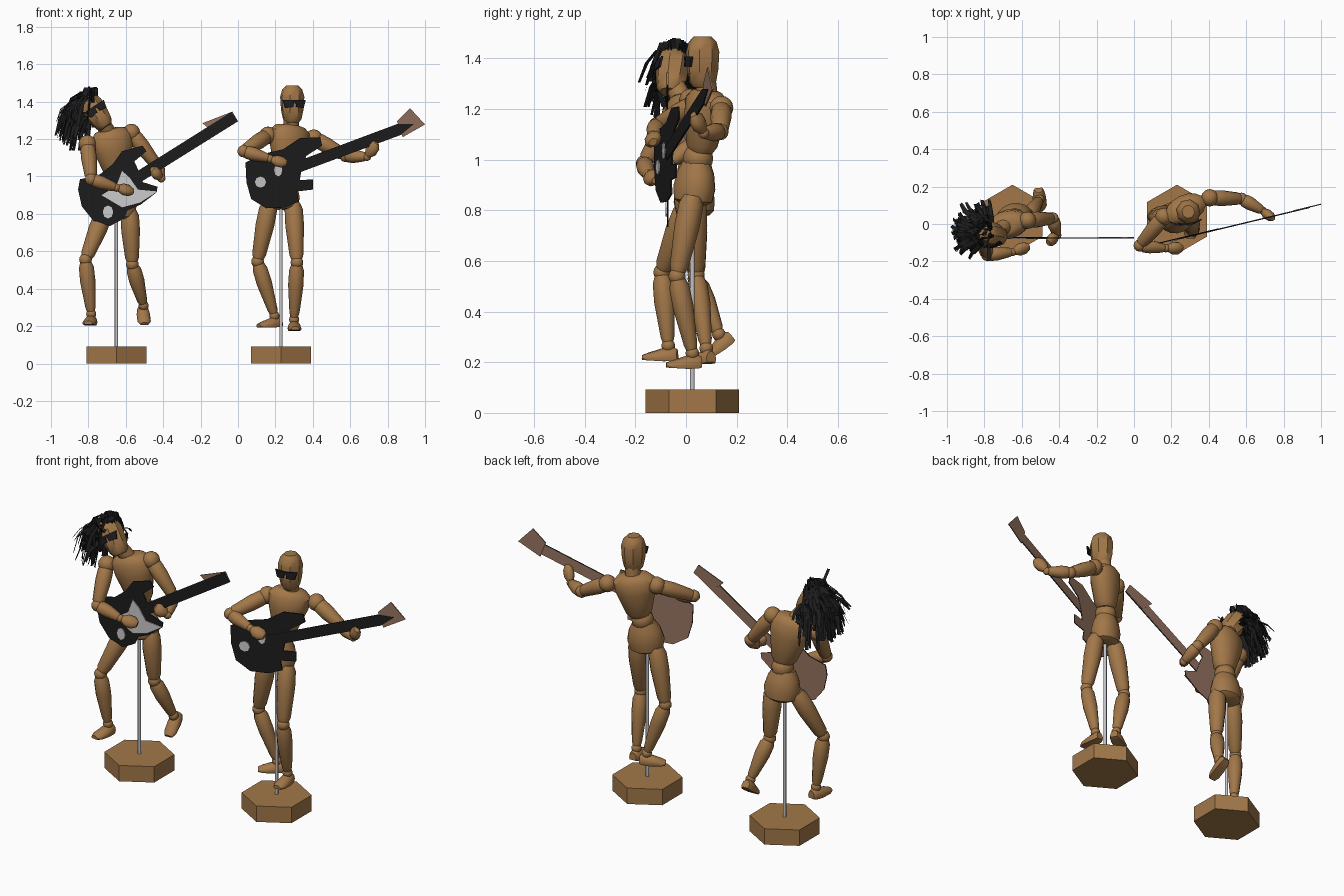
import bpy, bmesh, math, random
from mathutils import Vector, Matrix

if "Cube" in bpy.data.objects:
    bpy.data.objects.remove(bpy.data.objects["Cube"])
random.seed(4)

def mat(name, c):
    m = bpy.data.materials.new(name)
    m.diffuse_color = (*c, 1)
    m.use_nodes = True
    m.node_tree.nodes["Principled BSDF"].inputs["Base Color"].default_value = m.diffuse_color
    return m

WOOD = mat("wood", (0.36, 0.185, 0.066))
BLACK = mat("black", (0.012, 0.012, 0.012))
BROWN = mat("guitar_brown", (0.30, 0.17, 0.115))
WHITE = mat("pale_grey", (0.6, 0.6, 0.6))
STEEL = mat("steel", (0.55, 0.55, 0.58))

def finish(name, bm, *mats, smooth=True):
    bmesh.ops.recalc_face_normals(bm, faces=bm.faces)
    me = bpy.data.meshes.new(name)
    bm.to_mesh(me)
    bm.free()
    ob = bpy.data.objects.new(name, me)
    bpy.context.collection.objects.link(ob)
    for m in mats:
        me.materials.append(m)
    if smooth:
        bpy.context.view_layer.objects.active = ob
        ob.select_set(True)
        bpy.ops.object.shade_smooth_by_angle(angle=math.radians(40))
        ob.select_set(False)
    return ob

def frame(origin, up, front=(0, -1, 0)):
    """Local z follows up, local -y faces front."""
    z = Vector(up).normalized()
    y = -Vector(front)
    y = (y - z * y.dot(z)).normalized()
    x = y.cross(z)
    m = Matrix((x, y, z)).transposed().to_4x4()
    m.translation = Vector(origin)
    return m

def loft(name, M, rings, sides=12, m=WOOD, floor=-1.0, turn=0.0):
    """Rings of (height, x radius, y radius); floor flattens the -y side."""
    bm = bmesh.new()
    loops = []
    for h, rx, ry in rings:
        ring = []
        for i in range(sides):
            a = math.tau * i / sides + turn
            ring.append(bm.verts.new(M @ Vector((rx * math.cos(a), ry * max(math.sin(a), floor), h))))
        loops.append(ring)
    for a, b in zip(loops, loops[1:]):
        for i in range(sides):
            j = (i + 1) % sides
            bm.faces.new((a[i], a[j], b[j], b[i]))
    bm.faces.new(loops[0])
    bm.faces.new(loops[-1])
    return finish(name, bm, m)

def ball(name, p, r):
    bm = bmesh.new()
    bmesh.ops.create_uvsphere(bm, u_segments=12, v_segments=8, radius=r, matrix=Matrix.Translation(p))
    finish(name, bm, WOOD)

def limb(name, a, b, r0, r1):
    a, b = Vector(a), Vector(b)
    d = b - a
    L = d.length
    hint = (0, -1, 0) if abs(d.y) < 0.8 * L else (0, 0, 1)
    loft(name, frame(a, d, hint), [(L * t, r, r) for t, r in
         ((0.04, r0 * 0.72), (0.14, r0 * 0.97), (0.4, r0), (0.88, r1), (0.96, r1 * 0.75))])

def arm(side, shoulder, elbow, wrist, tip):
    ball(side + "_shoulder", shoulder, 0.047)
    limb(side + "_upper_arm", shoulder, elbow, 0.042, 0.033)
    ball(side + "_elbow", elbow, 0.033)
    limb(side + "_forearm", elbow, wrist, 0.036, 0.025)
    ball(side + "_wrist", wrist, 0.022)
    d = Vector(tip) - Vector(wrist)
    L = d.length
    loft(side + "_hand", frame(wrist, d, (0.3, -0.5, 0.6)),
         [(0.1 * L, .018, .018), (.4 * L, .036, .028), (.75 * L, .036, .026), (L, .018, .014)], 10)

def leg(side, hip, knee, ankle, toe_dir):
    limb(side + "_thigh", hip, knee, 0.05, 0.037)
    ball(side + "_knee", knee, 0.034)
    limb(side + "_shin", knee, ankle, 0.041, 0.027)
    ball(side + "_ankle", ankle, 0.027)
    f = Vector(toe_dir).normalized()
    M = frame(ankle, f, (0, 0, -1))
    M.translation = Vector(ankle) - M.to_3x3().col[1] * 0.045
    loft(side + "_foot", M, [(-.035, .022, .03), (-.02, .03, .04), (.02, .036, .038),
                             (.08, .036, .022), (.105, .022, .014)], 12, floor=-0.4)

def torso(prefix, hip, hip_up, low, top, front):
    loft(prefix + "_hips", frame(hip, hip_up, front),
         [(-.085, .06, .055), (-.07, .088, .074), (-.02, .1, .08), (.04, .085, .07), (.085, .06, .052)], 16)
    low, top = Vector(low), Vector(top)
    L = (top - low).length
    ball(prefix + "_waist", (Vector(hip) + low) / 2 + Vector((0, 0, .035)), 0.06)
    loft(prefix + "_chest", frame(low, top - low, front),
         [(0, .05, .045), (.1 * L, .07, .06), (.6 * L, .108, .077), (.85 * L, .115, .075),
          (.97 * L, .085, .055), (L, .05, .04)], 16)

def head(prefix, M, neck):
    limb(prefix + "_neck", neck, M @ Vector((0, .01, .05)), 0.042, 0.04)
    loft(prefix + "_head", M, [(0, .034, .04), (.02, .05, .054), (.07, .061, .063), (.14, .066, .067),
                               (.18, .054, .056), (.2, .034, .036)], 8, turn=math.pi / 8)
    # dark glasses: two lenses wrapped round the face, joined by a bridge
    bm = bmesh.new()
    for s in (-1, 1):
        for pts in (((.008, .085), (.05, .08), (.062, .122), (.004, .122)), ((0, .108), (.01, .108), (.01, .122), (0, .122))):
            vs = [bm.verts.new(M @ Vector((s * x, -.073 + .35 * max(0, x - .02), z))) for x, z in pts]
            f = bm.faces.new(vs)
            g = bmesh.ops.extrude_face_region(bm, geom=[f])
            back = M.to_3x3() @ Vector((0, .008, 0))
            bmesh.ops.translate(bm, verts=[v for v in g['geom'] if isinstance(v, bmesh.types.BMVert)], vec=back)
    finish(prefix + "_glasses", bm, BLACK, smooth=False)

def plate(name, pts, depth, off, thick, front, back):
    """Thin upright plate from (x, z) points; depth(x) is its y."""
    bm = bmesh.new()
    a = [bm.verts.new((x, depth(x) + off, z)) for x, z in pts]
    b = [bm.verts.new((x, depth(x) + off + thick, z)) for x, z in pts]
    bm.faces.new(a)
    bm.faces.new(b)
    for i in range(len(a)):
        j = (i + 1) % len(a)
        bm.faces.new((a[i], a[j], b[j], b[i]))
    ob = finish(name, bm, front, back, smooth=False)
    for p in ob.data.polygons:
        p.material_index = 1 if p.normal.y > 0.5 else 0

def disc(cx, cz, rx, rz):
    return [(cx + rx * math.cos(i * math.pi / 4), cz + rz * math.sin(i * math.pi / 4)) for i in range(8)]

# stands
for n, x in (("left", -0.65), ("right", 0.23)):
    loft(n + "_base", frame((x, .025, 0), (0, 0, 1)), [(0, .185, .185), (.092, .185, .185)], 6, turn=math.pi / 6)
    loft(n + "_rod", frame((x, .025, .09), (0, 0, 1)), [(0, .009, .009), (.76, .009, .009)], 10, STEEL)

# upright player on the right
face = (0.2, -1, 0)
torso("player", (.235, .035, .91), (.05, .1, 1), (.255, .06, 1.03), (.28, .085, 1.275), (.42, -.9, 0))
head("player", frame((.29, .066, 1.286), (0, 0, 1), face), (.28, .085, 1.23))
arm("player_right", (.16, .04, 1.22), (.03, -.115, 1.135), (.17, -.13, 1.095), (.26, -.13, 1.07))
arm("player_left", (.405, .14, 1.205), (.575, .135, 1.11), (.69, .07, 1.105), (.74, .03, 1.18))
leg("player_right", (.17, .03, .87), (.105, .04, .545), (.195, .08, .255), (-.85, -.5, -.1))
leg("player_left", (.295, .03, .87), (.315, -.035, .54), (.3, .025, .235), (0.05, -1, -.05))

# leaning player on the left
torso("rocker", (-.64, .03, .86), (-.05, -.1, 1), (-.635, .02, .98), (-.685, -.01, 1.255), (.25, -1, 0))
rock = frame((-.705, -.065, 1.265), (-.56, .1, .8), (.25, -1, 0))
head("rocker", rock, (-.685, -.005, 1.22))
arm("rocker_right", (-.805, -.05, 1.175), (-.785, -.165, .985), (-.65, -.15, .94), (-.56, -.12, .92))
arm("rocker_left", (-.57, .02, 1.235), (-.435, .03, 1.06), (-.41, -.06, .99), (-.46, -.1, 1.04))
leg("rocker_right", (-.705, .01, .83), (-.815, -.095, .555), (-.785, -.07, .265), (-.15, -1, -.05))
leg("rocker_left", (-.58, .03, .83), (-.565, .04, .53), (-.505, .13, .31), (.1, -1, -.8))

# left guitar
def flat(x): return -.075
plate("rocker_guitar_body", [(-.845, .985), (-.74, 1.01), (-.67, 1.065), (-.62, 1.135), (-.51, 1.165),
      (-.49, 1.135), (-.555, 1.08), (-.54, 1.05), (-.51, .97), (-.43, .945), (-.435, .915), (-.52, .85),
      (-.59, .82), (-.61, .775), (-.685, .735), (-.775, .765), (-.835, .84), (-.855, .93)], flat, 0, .006, BLACK, BROWN)
plate("rocker_guitar_neck", [(-.576, 1.005), (-.544, .955), (0, 1.295), (-.035, 1.345)], flat, -.003, .007, BLACK, BROWN)
plate("rocker_guitar_headstock", [(-.19, 1.285), (-.03, 1.347), (0, 1.295), (-.12, 1.225)], flat, 0, .006, BROWN, BROWN)
plate("rocker_pickguard", [(-.62, 1.03), (-.65, .95), (-.73, .9), (-.62, .835), (-.525, .86), (-.43, .92),
      (-.535, .93), (-.58, .995)], flat, -.006, .005, WHITE, WHITE)
plate("rocker_bridge", disc(-.695, .81, .028, .035), flat, -.006, .005, WHITE, WHITE)

# right guitar, angled backwards along its neck
def slant(x): return -.13 + .24 * (x - .03)
plate("player_guitar_body", [(.04, 1.075), (.13, 1.12), (.24, 1.145), (.33, 1.205), (.44, 1.21), (.45, 1.165),
      (.365, 1.11), (.34, 1.035), (.33, .98), (.4, .985), (.4, .93), (.315, .92), (.325, .865), (.25, .835),
      (.15, .83), (.07, .88), (.045, .97)], slant, 0, .006, BLACK, BROWN)
plate("player_guitar_neck", [(.24, 1.052), (.26, .996), (.87, 1.222), (.94, 1.28), (.85, 1.28)], slant, -.003, .007, BLACK, BROWN)
plate("player_guitar_headstock", [(.85, 1.295), (.92, 1.365), (1.0, 1.278), (.88, 1.21)], slant, 0, .006, BROWN, BROWN)
plate("player_bridge", disc(.12, .97, .03, .03), slant, -.005, .004, WHITE, WHITE)
plate("player_pickup", disc(.215, 1.035, .022, .035), slant, -.005, .004, WHITE, WHITE)

# hair: flat locks springing from the scalp and hanging down
bm = bmesh.new()
centre = rock @ Vector((0, .005, .125))
count = 0
while count < 130:
    d = Vector((random.gauss(0, 1), random.gauss(0, 1), random.gauss(0, 1))).normalized()
    if d.y < -.4 and d.z < .55 or d.z < -.5 or (d.x > .35 and d.z < .55):
        continue   # leave the face open
    d = (rock.to_3x3() @ d).normalized()
    count += 1
    p0 = centre + d * .062
    p1 = p0 + d * random.uniform(.02, .04) + Vector((-.01, 0, .015))
    L = random.uniform(.07, .2) * (1 if d.x < .1 else .5)
    out = Vector((d.x, d.y, 0)) * random.uniform(.03, .08)
    p3 = p1 + out + Vector((-.025, random.uniform(-.03, .03), -L))
    p3.z = max(p3.z, 1.14)
    p2 = p1 + out * .8 + Vector((-.015, 0, -L * .4))
    side = d.cross(Vector((0, 0, 1))) + Vector((random.uniform(-.4, .4), random.uniform(-.4, .4), 0))
    side = side.normalized() * random.uniform(.009, .014)
    row = [[bm.verts.new(p + s * side * k) for s in (-1, 1)] for p, k in ((p0, 1), (p1, 1), (p2, 1), (p3, .7))]
    for a, b in zip(row, row[1:]):
        bm.faces.new((a[0], a[1], b[1], b[0]))
# one lock flying forwards
row = [[bm.verts.new(centre + Vector((s * .009, -y, z))) for s in (-1, 1)] for y, z in ((.03, .05), (.08, .03), (.15, .11))]
for a, b in zip(row, row[1:]):
    bm.faces.new((a[0], a[1], b[1], b[0]))
finish("rocker_hair", bm, BLACK, smooth=False)
